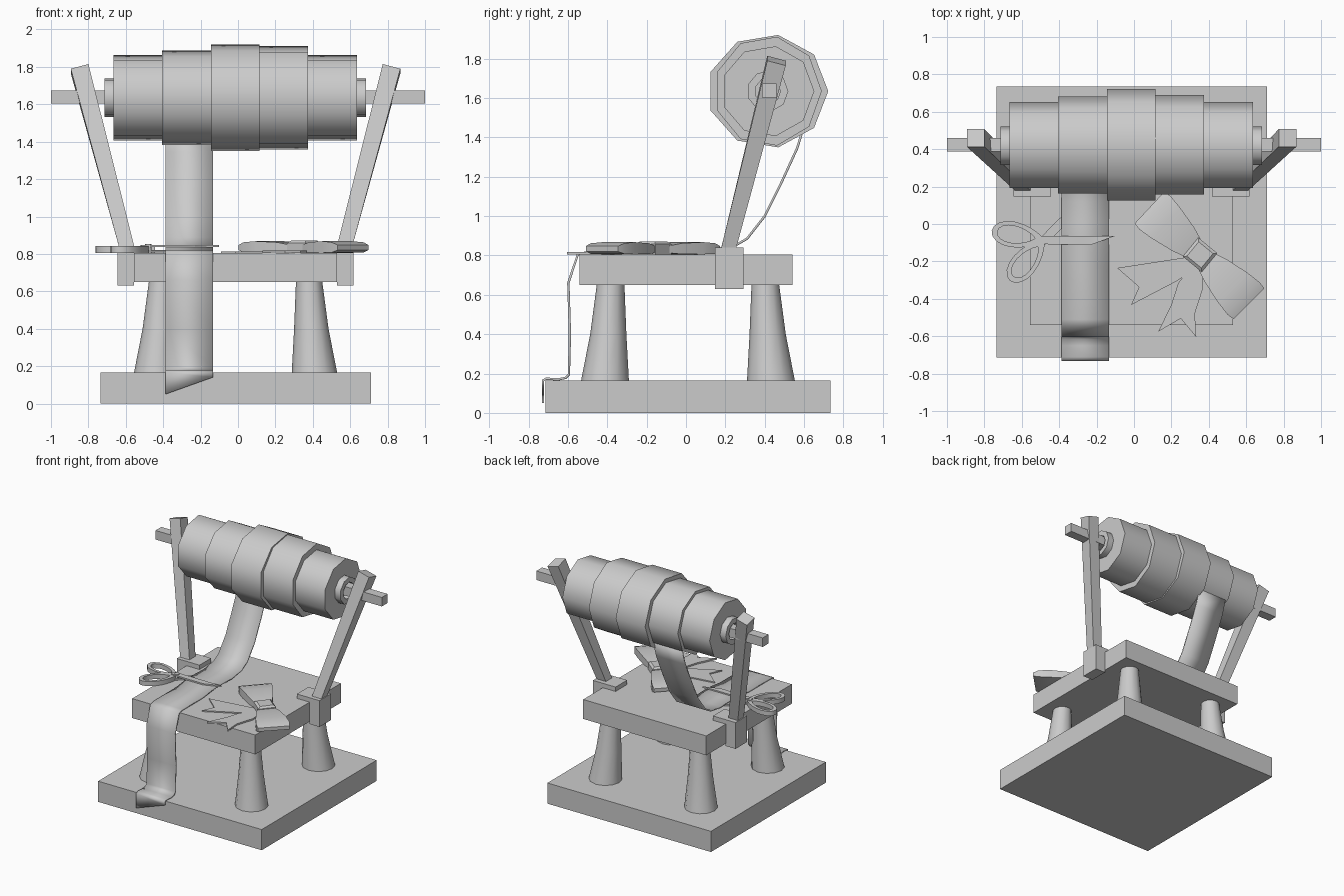
import bpy, bmesh
from math import sin, cos, pi, radians

if "Cube" in bpy.data.objects:
    bpy.data.objects.remove(bpy.data.objects["Cube"])

CX = -0.013   # mirror line of the table and spool


def make(name, verts, faces, smooth=None):
    me = bpy.data.meshes.new(name)
    me.from_pydata(verts, [], faces)
    bm = bmesh.new()
    bm.from_mesh(me)
    bmesh.ops.recalc_face_normals(bm, faces=bm.faces)
    bm.to_mesh(me)
    bm.free()
    ob = bpy.data.objects.new(name, me)
    bpy.context.collection.objects.link(ob)
    if smooth:
        bpy.context.view_layer.objects.active = ob
        bpy.ops.object.select_all(action='DESELECT')
        ob.select_set(True)
        bpy.ops.object.shade_smooth_by_angle(angle=radians(smooth))
    return ob


def loft(name, rings, smooth=None, closed=False):
    """Skin a list of equal-sized rings; cap the ends or join last to first."""
    n, m = len(rings[0]), len(rings)
    verts = [p for r in rings for p in r]
    faces = []
    for i in range(m if closed else m - 1):
        a, b = i * n, (i + 1) % m * n
        faces += [(a + k, a + (k + 1) % n, b + (k + 1) % n, b + k) for k in range(n)]
    if not closed:
        faces += [tuple(range(n)), tuple(range((m - 1) * n, m * n))]
    return make(name, verts, faces, smooth)


def prism(name, pts, z0, z1, smooth=None):
    return loft(name, [[(x, y, z) for x, y in pts] for z in (z0, z1)], smooth)


def box(name, x0, x1, y0, y1, z0, z1):
    return prism(name, [(x0, y0), (x1, y0), (x1, y1), (x0, y1)], z0, z1)


def ring_z(cx, cy, z, r, n=12):
    return [(cx + r * cos(2 * pi * k / n), cy + r * sin(2 * pi * k / n), z) for k in range(n)]


def ring_x(x, ry, rz, n=9, cy=0.415, cz=1.635):
    return [(x, cy + ry * cos(2 * pi * k / n), cz + rz * sin(2 * pi * k / n)) for k in range(n)]


# Base and table
box("base", -0.735, 0.71, -0.715, 0.735, 0, 0.165)
box("table_top", -0.557, 0.53, -0.54, 0.54, 0.65, 0.805)
for sx in (-1, 1):
    for sy in (-1, 1):
        loft("table_leg", [ring_z(CX + sx * o, 0.01 + sy * o, z, r) for o, z, r in
                           ((0.422, 0.16, 0.122), (0.405, 0.40, 0.092), (0.393, 0.655, 0.07))], 50)

# Clamps and leaning posts
for s in (-1, 1):
    def X(d): return CX + s * d
    prof = [(0.43, 0.80), (0.43, 0.84), (0.63, 0.84), (0.63, 0.63), (0.543, 0.63), (0.543, 0.80)]
    loft("clamp", [[(X(d), y, z) for d, z in prof] for y in (0.147, 0.293)])
    q = [(-1, -1), (1, -1), (1, 1), (-1, 1)]
    loft("post", [[(X(0.58 + 0.041 * a), 0.215 + 0.038 * b, 0.83) for a, b in q],
                  [(X(0.834 + 0.047 * a), 0.46 + 0.047 * b, 1.79 - 0.0125 * (a + b)) for a, b in q]])

# Rod, hollow core and stepped ribbon rolls
box("rod", -1, 1, 0.387, 0.46, 1.603, 1.675)
loft("spool_core", [ring_x(-0.715, 0.105, 0.105), ring_x(0.685, 0.105, 0.105),
                    ring_x(0.685, 0.065, 0.065), ring_x(-0.715, 0.065, 0.065)], 50, closed=True)
for i, (ry, rz) in enumerate(((0.237, 0.232), (0.268, 0.256), (0.308, 0.29), (0.275, 0.281), (0.237, 0.232))):
    x = -0.665 + 0.26 * i
    loft("ribbon_roll", [ring_x(x, ry, rz), ring_x(x + 0.26, ry, rz)], 50)

# Ribbon hanging from the roll, across the table and down to the base
path = [(0.60, 1.46), (0.565, 1.345), (0.48, 1.16), (0.40, 1.0), (0.31, 0.885), (0.24, 0.845),
        (0.12, 0.828), (0.0, 0.832), (-0.10, 0.832), (-0.25, 0.815), (-0.51, 0.815), (-0.55, 0.805),
        (-0.598, 0.66), (-0.59, 0.40), (-0.595, 0.195), (-0.612, 0.178), (-0.65, 0.17),
        (-0.71, 0.174), (-0.727, 0.165), (-0.727, 0.095)]
last = len(path) - 1
verts = []
for i, (y, z) in enumerate(path):
    d = 0.045 if i == last else 0
    verts += [(-0.387, y, z - d), (-0.135, y, z + d)]
rib = make("loose_ribbon", verts, [(2 * i, 2 * i + 1, 2 * i + 3, 2 * i + 2) for i in range(last)], 60)
mod = rib.modifiers.new("thickness", 'SOLIDIFY')
mod.thickness, mod.offset = 0.012, 0


# Scissors: teardrop handles and blades turned about the pivot
PX, PY = -0.48, -0.085


def turn(u, v, ang):
    return PX + u * cos(ang) - v * sin(ang), PY + u * sin(ang) + v * cos(ang)


def drop(start, length, w, ang, z, n=18):
    out = []
    for k in range(n):
        t = 2 * pi * k / n
        u = -start - length / 2 * (1 - cos(t))
        out.append((*turn(u, w * sin(t) * abs(sin(t / 2)) ** 0.6, ang), z))
    return out


for h_ang, b_ang, side, z in ((radians(-10), radians(2), 1, 0.836), (radians(50), radians(42), -1, 0.808)):
    loft("scissor_handle", [drop(0, 0.285, 0.082, h_ang, 0.806), drop(0, 0.285, 0.082, h_ang, 0.842),
                            drop(0.05, 0.205, 0.055, h_ang, 0.842), drop(0.05, 0.205, 0.055, h_ang, 0.806)],
         50, closed=True)
    blade = [(-0.04, 0.02), (0.0, 0.022), (0.38, 0.008 * side), (0.25, -0.035 * side),
             (0.08, -0.028), (-0.04, -0.02)]
    if side < 0:
        blade = [(-0.04, 0.02), (0.08, 0.028), (0.25, 0.035), (0.38, -0.008), (0.0, -0.022), (-0.04, -0.02)]
    prism("scissor_blade", [turn(u, v, b_ang) for u, v in blade], z, z + 0.012)
loft("scissor_pivot", [ring_z(PX, PY, z, 0.018) for z in (0.806, 0.853)], 50)

# Bow: two puffed loops, a knot and two notched tails
KX, KY = 0.353, -0.165
for ang in (radians(-45), radians(137)):
    rings = []
    for u, w, z0, z1 in ((0.03, 0.055, 0.815, 0.845), (0.12, 0.085, 0.807, 0.862), (0.25, 0.112, 0.806, 0.868),
                         (0.33, 0.122, 0.808, 0.862), (0.37, 0.116, 0.82, 0.848)):
        rings.append([(KX + u * cos(ang) - v * sin(ang), KY + u * sin(ang) + v * cos(ang), z)
                      for v, z in ((-w, z0), (w, z0), (w, z1), (-w, z1))])
    loft("bow_loop", rings, 35)
loft("bow_knot", [[(KX + r * a, KY + r * b, z) for a, b in ((1, 0.1), (-0.1, 1), (-1, -0.1), (0.1, -1))]
                  for z, r in ((0.806, 0.092), (0.858, 0.092), (0.871, 0.07))], 35)
prism("bow_tail_left", [(-0.09, -0.235), (0.30, -0.175), (0.33, -0.24), (0.22, -0.31), (-0.016, -0.433),
                        (0.027, -0.337)], 0.804, 0.814)
prism("bow_tail_front", [(0.31, -0.21), (0.235, -0.32), (0.20, -0.43), (0.13, -0.575), (0.25, -0.505),
                         (0.333, -0.605), (0.325, -0.48), (0.37, -0.34), (0.36, -0.22)], 0.804, 0.817)
